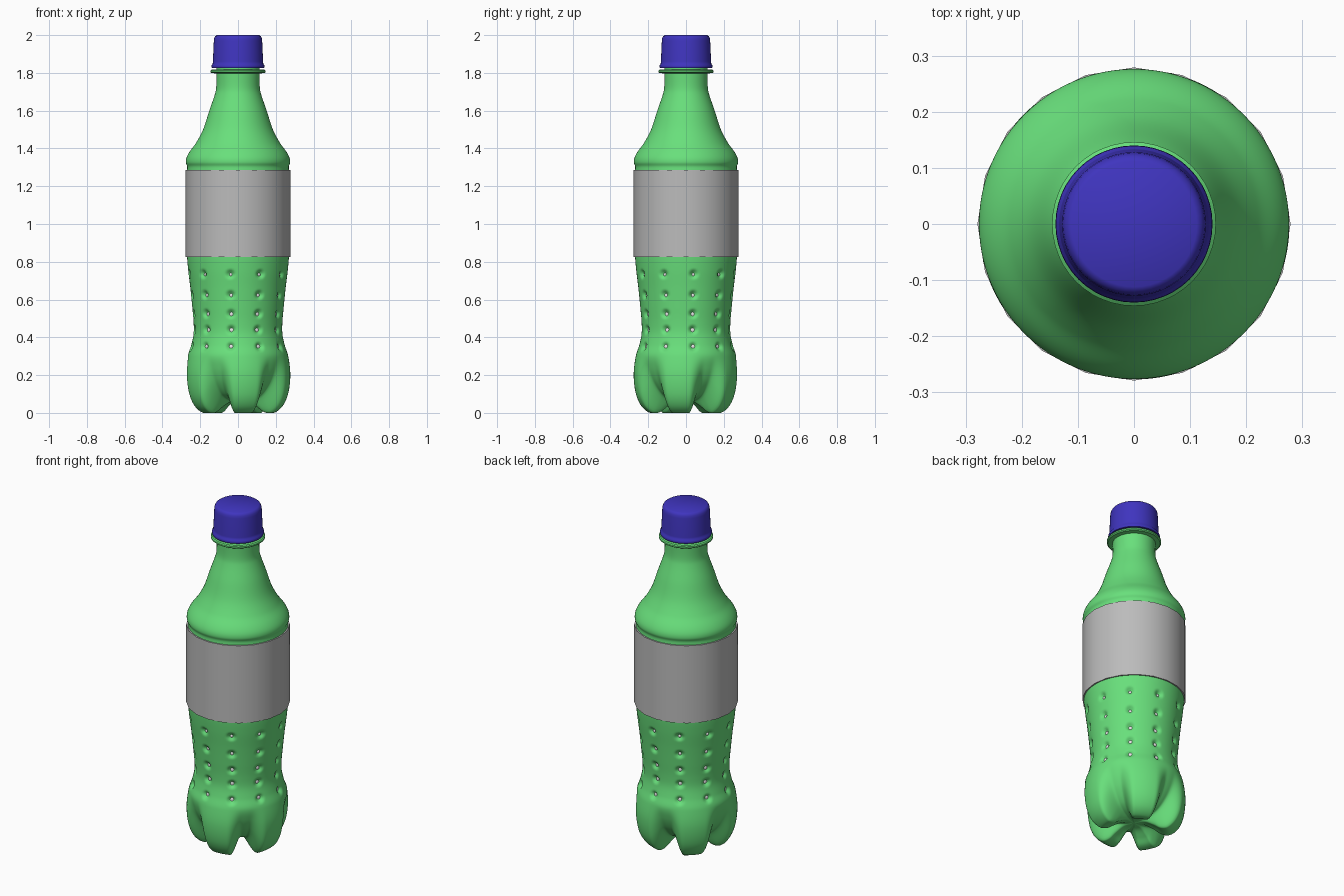
import bpy, bmesh, math
from mathutils import Vector, Matrix

if "Cube" in bpy.data.objects:
    bpy.data.objects.remove(bpy.data.objects["Cube"])


def material(name, rgb):
    m = bpy.data.materials.new(name)
    m.diffuse_color = (*rgb, 1)
    m.use_nodes = True
    m.node_tree.nodes["Principled BSDF"].inputs["Base Color"].default_value = m.diffuse_color
    return m


GREEN = material("bottle green", (0.14, 0.74, 0.20))
BLUE = material("cap blue", (0.05, 0.035, 0.52))
GREY = material("label grey", (0.50, 0.50, 0.50))
WHITE = material("spot white", (0.80, 0.80, 0.80))


def finish(name, bm, mat, angle=35):
    bmesh.ops.remove_doubles(bm, verts=bm.verts, dist=1e-5)
    bmesh.ops.recalc_face_normals(bm, faces=bm.faces)
    me = bpy.data.meshes.new(name)
    bm.to_mesh(me)
    bm.free()
    me.materials.append(mat)
    me.polygons.foreach_set("use_smooth", [True] * len(me.polygons))
    me.set_sharp_from_angle(angle=math.radians(angle))
    ob = bpy.data.objects.new(name, me)
    bpy.context.collection.objects.link(ob)
    return ob


def skin(rings):
    """Join closed rings of points into a quad surface."""
    bm = bmesh.new()
    vs = [[bm.verts.new(p) for p in ring] for ring in rings]
    n = len(vs[0])
    for a, b in zip(vs, vs[1:]):
        for i in range(n):
            j = (i + 1) % n
            bm.faces.new((a[i], a[j], b[j], b[i]))
    return bm


def lathe(name, profile, sides, mat, angle=35):
    rings = [[(r * math.cos(math.tau * i / sides), r * math.sin(math.tau * i / sides), z)
              for i in range(sides)] for r, z in profile]
    return finish(name, skin(rings), mat, angle)


def smooth_profile(points, counts):
    """Chord-length Hermite curve through the points."""
    p = [Vector(q) for q in points]
    d = [(b - a).length for a, b in zip(p, p[1:])]
    m = [(p[1] - p[0]) / d[0]]
    m += [(p[i + 1] - p[i - 1]) / (d[i] + d[i - 1]) for i in range(1, len(p) - 1)]
    m.append((p[-1] - p[-2]) / d[-1])
    out = []
    for i, n in enumerate(counts):
        for k in range(n):
            t = k / n
            out.append((2*t**3 - 3*t*t + 1) * p[i] + (t**3 - 2*t*t + t) * d[i] * m[i]
                       + (3*t*t - 2*t**3) * p[i + 1] + (t**3 - t*t) * d[i] * m[i + 1])
    return out + [p[-1]]


# Bottle profiles: through a foot, and through a valley between feet
foot = [(0, .06), (.06, .055), (.11, .03), (.15, .004), (.19, 0), (.235, .035),
        (.265, .10), (.277, .20), (.266, .30)]
valley = [(0, .06), (.05, .062), (.09, .068), (.13, .08), (.165, .10), (.20, .135),
          (.23, .18), (.254, .24), (.264, .302)]
wall = [(.247, .36), (.235, .42), (.235, .48), (.242, .56), (.252, .66), (.264, .76),
        (.270, .84), (.270, 1.06), (.270, 1.28), (.269, 1.305), (.276, 1.325),
        (.273, 1.35), (.258, 1.38), (.222, 1.43), (.185, 1.50), (.152, 1.60),
        (.120, 1.695), (.115, 1.73), (.115, 1.80), (.115, 1.84)]
full = foot + wall
counts = [min(14, max(4, math.ceil(math.dist(a, b) / .008))) for a, b in zip(full, full[1:])]
foot_curve = smooth_profile(full, counts)
valley_curve = smooth_profile(valley + wall, counts)

ROWS = [.35, .44, .525, .625, .735]
SEGS = 180


def wrapped(angle, start, step):
    """Signed degrees to the nearest repeat of start + k * step."""
    return (angle - start + step / 2) % step - step / 2


# Bottle body with five feet and ten columns of dimples
rings = []
for f, v in zip(foot_curve, valley_curve):
    ring = []
    for i in range(SEGS):
        deg = 360 * i / SEGS
        t = min(1, max(0, (abs(wrapped(deg, -45, 72)) - 5) / 18))
        p = v.lerp(f, t * t * (3 - 2 * t))
        r, z = max(p.x, 0), p.y
        arc = math.radians(wrapped(deg, 9, 36)) * r
        for row in ROWS:
            dist = math.hypot(arc, z - row)
            if dist < .03:
                r -= .010 * (1 + math.cos(math.pi * dist / .03))
        a = math.radians(deg)
        ring.append((r * math.cos(a), r * math.sin(a), z))
    rings.append(ring)
finish("bottle_body", skin(rings), GREEN, 60)

# Pale spots at the bottom of the dimples, larger towards the base
bm = bmesh.new()
for k in range(10):
    a = math.radians(9 + 36 * k)
    for row, size in zip(ROWS, (.019, .017, .015, .012, .010)):
        r = min(foot_curve, key=lambda q: abs(q.y - row) + (q.x < .2)).x - .020
        place = (Matrix.Rotation(a, 4, 'Z') @ Matrix.Translation((r, 0, row - .003))
                 @ Matrix.Diagonal((.008, size, size, 1)))
        bmesh.ops.create_uvsphere(bm, u_segments=12, v_segments=8, radius=1, matrix=place)
finish("dimple_spots", bm, WHITE, 180)

# Wrap-around label
lathe("label", [(.270, .825), (.279, .825), (.279, 1.285), (.270, 1.285)], 20, GREY)

# Neck ring below the cap
lathe("neck_ring", [(.112, 1.797), (.140, 1.799), (.146, 1.804), (.146, 1.812),
                    (.140, 1.817), (.112, 1.819)], 48, GREEN)

# Screw cap with a flared tamper band
lathe("cap", [(.112, 1.826), (.138, 1.826), (.140, 1.832), (.139, 1.842), (.134, 1.848),
              (.133, 1.860), (.128, 1.970), (.126, 1.984), (.121, 1.994), (.112, 2.0),
              (0, 2.0)], 48, BLUE, 40)
